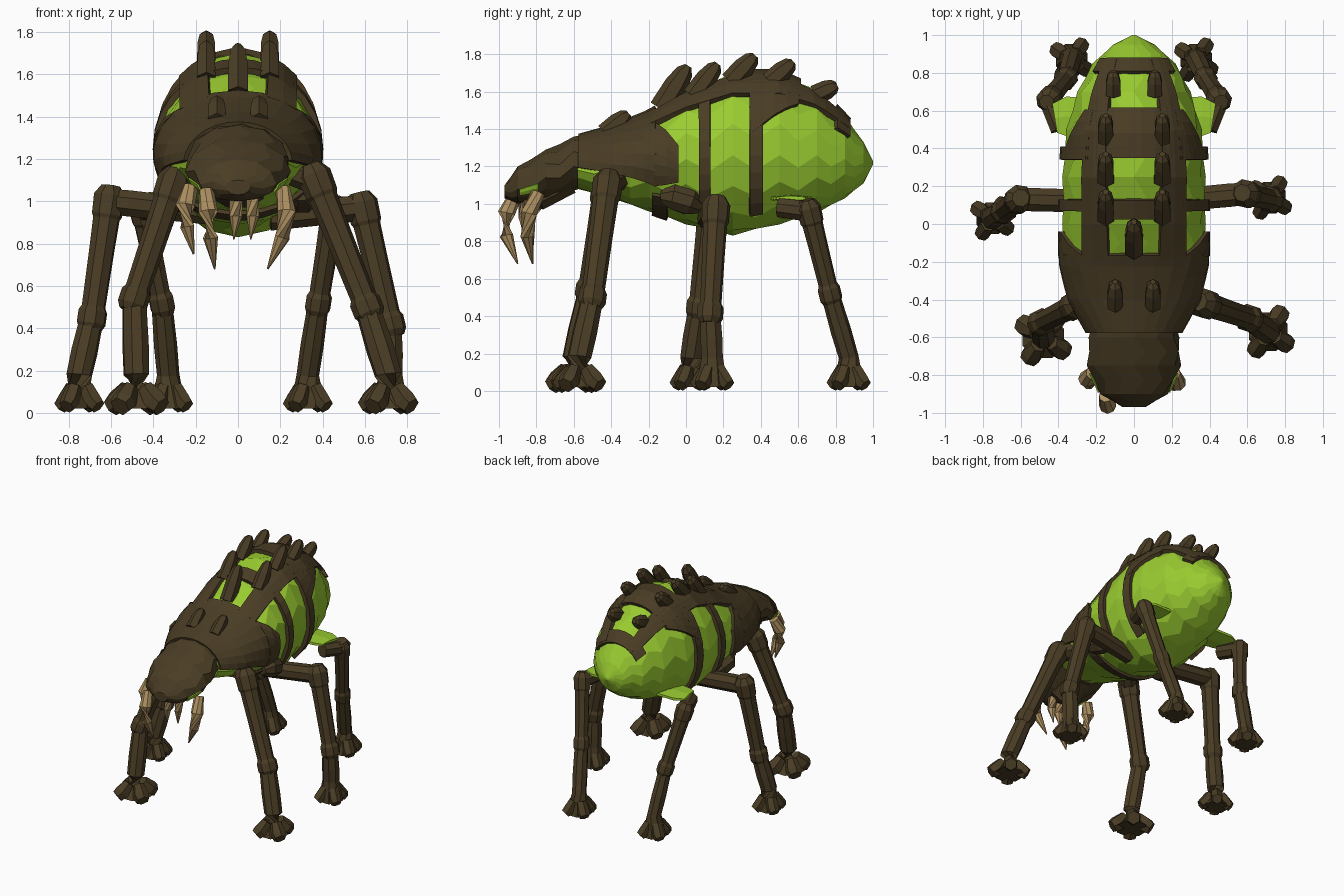
import bpy, bmesh, math
from mathutils import Vector

if "Cube" in bpy.data.objects:
    bpy.data.objects.remove(bpy.data.objects["Cube"])


def material(name, rgb):
    m = bpy.data.materials.new(name)
    m.use_nodes = True
    m.diffuse_color = (*rgb, 1)
    bsdf = m.node_tree.nodes["Principled BSDF"]
    bsdf.inputs["Base Color"].default_value = (*rgb, 1)
    bsdf.inputs["Roughness"].default_value = 0.9
    return m


GREEN = material("bright green", (0.32, 0.60, 0.03))
BROWN = material("dark brown", (0.068, 0.046, 0.018))
TAN = material("horn tan", (0.42, 0.28, 0.12))


def finish(bm, name, mat):
    bmesh.ops.recalc_face_normals(bm, faces=bm.faces)
    mesh = bpy.data.meshes.new(name)
    bm.to_mesh(mesh)
    bm.free()
    mesh.materials.append(mat)
    ob = bpy.data.objects.new(name, mesh)
    bpy.context.collection.objects.link(ob)
    return ob


def skin(name, rings, mat):
    """Join rings of points into a closed skin."""
    bm = bmesh.new()
    loops = [[bm.verts.new(p) for p in ring] for ring in rings]
    n = len(loops[0])
    for a, b in zip(loops, loops[1:]):
        for i in range(n):
            j = (i + 1) % n
            bm.faces.new((a[i], a[j], b[j], b[i]))
    bm.faces.new(loops[0])
    bm.faces.new(loops[-1])
    return finish(bm, name, mat)


def tube(name, path, radii, mat, sides=8, flat=1.0):
    pts = [Vector(p) for p in path]
    rings = []
    for i, p in enumerate(pts):
        t = pts[min(i + 1, len(pts) - 1)] - pts[max(i - 1, 0)]
        q = t.to_track_quat('Z', 'Y')
        ring = []
        for k in range(sides):
            a = math.tau * (k + 0.5) / sides
            ring.append(p + q @ Vector((math.cos(a), math.sin(a) * flat, 0)) * radii[i])
        rings.append(ring)
    return skin(name, rings, mat)


# Cross-sections: y, half width, widest z, top z, bottom z
BODY = [(-.58, .23, 1.18, 1.35, 1.08), (-.4, .33, 1.19, 1.40, 1.03),
        (-.2, .38, 1.22, 1.48, .96), (0, .38, 1.24, 1.60, .89),
        (.25, .38, 1.26, 1.70, .83), (.5, .36, 1.26, 1.70, .89),
        (.7, .30, 1.26, 1.61, .95), (.85, .22, 1.24, 1.47, 1.03),
        (.95, .11, 1.22, 1.33, 1.11), (1.0, .01, 1.22, 1.23, 1.21)]
HEAD = [(-.97, .06, 1.07, 1.10, 1.03), (-.9, .18, 1.08, 1.20, 1.0),
        (-.75, .25, 1.14, 1.29, 1.02), (-.6, .24, 1.20, 1.36, 1.07),
        (-.45, .21, 1.24, 1.40, 1.12)]


def surface(table, y, deg, off=0.0):
    """Point on a lofted form; the angle is measured from the top."""
    y = min(max(y, table[0][0]), table[-1][0])
    for a, b in zip(table, table[1:]):
        if y <= b[0]:
            t = (y - a[0]) / (b[0] - a[0])
            w, mid, top, low = [u + (v - u) * t for u, v in zip(a[1:], b[1:])]
            break
    c, s = math.cos(math.radians(deg)), math.sin(math.radians(deg))
    h = top - mid if c > 0 else mid - low
    return Vector((s * (w + off), y, mid + c * (h + off)))


def loft(name, table, mat, sides):
    ys = []
    for a, b in zip(table, table[1:]):
        ys += [a[0], (a[0] + b[0]) / 2]
    ys.append(table[-1][0])
    return skin(name, [[surface(table, y, 360 * (k + (i % 2) / 2) / sides)
                        for k in range(sides)] for i, y in enumerate(ys)], mat)


def plate(name, front, back, mat=BROWN, table=BODY, off=.008, thick=.03, mirror=False):
    """Curved plate between (y, angle, angle) at its front and back edges."""
    for sign in ((1, -1) if mirror else (1,)):
        rows = max(1, round((back[0] - front[0]) / .06))
        cols = max(2, round(abs(front[2] - front[1]) / 12))
        bm = bmesh.new()
        grid = []
        for r in range(rows + 1):
            y, a0, a1 = [u + (v - u) * r / rows for u, v in zip(front, back)]
            grid.append([bm.verts.new(surface(table, y, sign * (a0 + (a1 - a0) * c / cols), off))
                         for c in range(cols + 1)])
        for r in range(rows):
            for c in range(cols):
                bm.faces.new((grid[r][c], grid[r][c + 1], grid[r + 1][c + 1], grid[r + 1][c]))
        ob = finish(bm, name, mat)
        mod = ob.modifiers.new("thickness", 'SOLIDIFY')
        mod.thickness, mod.offset = thick, 0


# Body and head
loft("abdomen", BODY, GREEN, 16)
loft("head", HEAD, BROWN, 12)
plate("jaw_patch", (-.89, 94, 116), (-.79, 98, 122), GREEN, HEAD, .004, .008, True)

# Shell plates and bands
plate("front_shell", (-.57, -86, 86), (-.16, -116, 116))
plate("shell_side", (-.17, 42, 116), (-.04, 78, 110), mirror=True)
plate("back_strip", (-.18, 20, 44), (.86, 24, 44), mirror=True)
plate("middle_band", (.03, -22, 22), (.13, -22, 22))
plate("rear_saddle", (.35, -40, 40), (.61, -40, 40))
plate("saddle_side", (.34, 38, 76), (.60, 38, 48), mirror=True)
plate("front_rib", (.07, 40, 128), (.13, 40, 128), mirror=True)
plate("rear_rib", (.34, 40, 140), (.41, 40, 140), mirror=True)
plate("tail_band", (.80, -56, 56), (.87, -56, 56))
plate("belly_band", (-.18, 128, 232), (-.1, 128, 232), thick=.02)


# Blunt back spikes, all leaning to the rear
def spike(x, y, size, rise):
    p = surface(BODY, y, math.degrees(math.asin(x / surface(BODY, y, 90).x)))
    lean = Vector((0, .12 * size, rise))
    tube("spike", [p - lean * .1, p + lean * .5, p + lean * .85, p + lean],
         [.05 * size, .048 * size, .036 * size, .016], BROWN, 6, 1.2)


spike(0, -.12, 1.1, .21)
for x, y, size, rise in ((.10, -.42, .95, .10), (.15, .05, 1, .16), (.15, .25, 1, .13),
                         (.15, .46, .95, .10), (.11, .70, .9, .05)):
    for sign in (1, -1):
        spike(sign * x, y, size, rise)

# Fangs and small teeth
FANG = [.036, .046, .036, .004]
tube("left_fang", [(.21, -.79, 1.06), (.23, -.84, .95), (.21, -.85, .83), (.14, -.82, .68)], FANG, TAN, 8)
tube("right_outer_fang", [(-.22, -.79, 1.07), (-.25, -.82, .98), (-.24, -.84, .88), (-.21, -.82, .75)], FANG, TAN, 8)
tube("right_inner_fang", [(-.15, -.91, 1.05), (-.14, -.96, .95), (-.13, -.96, .83), (-.11, -.90, .68)], FANG, TAN, 8)
for x, y in ((-.01, -.86), (.07, -.84)):
    tube("small_tooth", [(x, y, 1.02), (x, y - .01, .93), (x - .01, y, .82)], [.035, .03, .004], TAN, 6)
tube("mouth", [(0, -.88, 1.06), (0, -.78, 1.04), (0, -.62, 1.12)], [.08, .13, .12], BROWN, 8, .6)


# Legs: hip, knee, ankle, foot centre
def leg(name, hip, knee, ankle, foot, r, spread):
    hip, knee, ankle, foot = map(Vector, (hip, knee, ankle, foot))
    tube(name + "_thigh", [hip, hip.lerp(knee, .8), knee], [r * .95, r, r * .95], BROWN)
    d = (ankle - knee).normalized()
    tube(name + "_knee", [knee - d * r * 1.1, knee - d * r * .4, knee + d * r, knee + d * r * 1.6],
         [r * .7, r * 1.15, r * 1.1, r * .8], BROWN)
    tube(name + "_shin", [knee, knee.lerp(ankle, .4), ankle], [r, r * .92, r * .85], BROWN)
    tube(name + "_ankle", [ankle - d * .06, ankle - d * .03, ankle + d * .03, ankle + d * .06],
         [r * .8, r * 1.05, r * 1.05, r * .8], BROWN)
    top = foot + Vector((0, 0, .18))
    tube(name + "_lower", [ankle, ankle.lerp(top, .6), top, foot + Vector((0, 0, .02))],
         [r * .85, r * .95, r * .92, spread * .82], BROWN)
    # Four stubby toes around a flared foot
    for k in range(4):
        a = math.tau * (k + .5) / 4 + .2
        out = Vector((math.cos(a), math.sin(a), 0))
        tube(name + "_toe", [foot + out * spread * .35 + Vector((0, 0, .12)),
                             foot + out * spread * .72 + Vector((0, 0, .055)),
                             foot + out * spread * .98 + Vector((0, 0, .03))],
             [.04, spread * .42, spread * .34], BROWN, 6)


leg("front_left_leg", (.26, -.36, 1.14), (.37, -.42, 1.10), (.61, -.50, .50), (.71, -.57, 0), .071, .135)
leg("front_right_leg", (-.24, -.36, 1.12), (-.31, -.43, 1.08), (-.49, -.52, .54), (-.48, -.60, 0), .068, .145)
leg("middle_left_leg", (.15, .12, .92), (.59, .16, .97), (.72, .13, .42), (.72, .14, 0), .067, .11)
leg("middle_right_leg", (-.15, .12, .95), (-.61, .13, 1.00), (-.69, .07, .45), (-.75, .03, 0), .067, .11)
leg("rear_left_leg", (.39, .50, .98), (.45, .66, .96), (.38, .77, .52), (.33, .87, 0), .058, .11)
leg("rear_right_leg", (-.39, .50, .98), (-.45, .66, .96), (-.36, .77, .52), (-.33, .87, 0), .058, .11)

# Hip lumps and green flaps above the rear legs
for s in (1, -1):
    tube("hip_lump", [(s * .30, -.13, 1.04), (s * .31, -.07, 1.04), (s * .30, .02, 1.01), (s * .28, .07, .98)],
         [.04, .075, .075, .04], BROWN)
    tube("rear_flap", [(s * .22, .56, 1.03), (s * .36, .57, 1.03), (s * .42, .56, 1.03)],
         [.13, .12, .09], GREEN, 6, .15)
